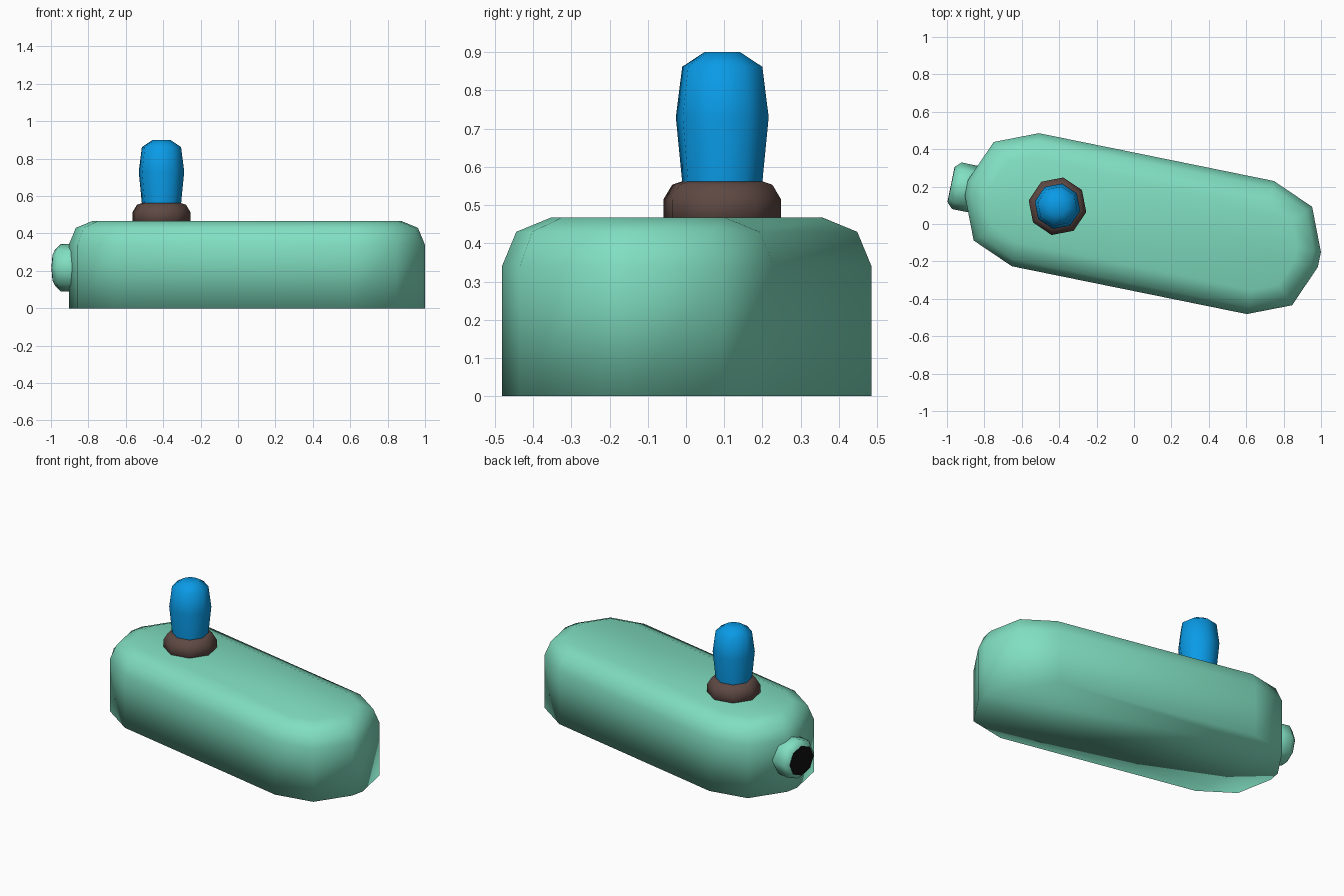
import bpy, bmesh
from math import sin, cos, pi, radians
from mathutils import Matrix, Vector

if "Cube" in bpy.data.objects:
    bpy.data.objects.remove(bpy.data.objects["Cube"])

# Everything is laid out along the body axis, then turned to its final heading
PLACE = Matrix.Translation((0.0475, 0.002, 0)) @ Matrix.Rotation(radians(-11.5), 4, 'Z')


def material(name, rgb):
    m = bpy.data.materials.new(name)
    m.diffuse_color = (*[c ** 2.2 for c in rgb], 1)
    m.use_nodes = True
    m.node_tree.nodes["Principled BSDF"].inputs["Base Color"].default_value = m.diffuse_color
    return m


def loft(name, rings, mat, matrix=Matrix()):
    """Skin a stack of equal-length rings and cap both ends."""
    bm = bmesh.new()
    loops = [[bm.verts.new(p) for p in ring] for ring in rings]
    n = len(loops[0])
    for a, b in zip(loops, loops[1:]):
        for i in range(n):
            j = (i + 1) % n
            bm.faces.new((a[i], a[j], b[j], b[i]))
    bm.faces.new(loops[0][::-1])
    bm.faces.new(loops[-1])
    for f in bm.faces:
        f.smooth = True
    bmesh.ops.recalc_face_normals(bm, faces=bm.faces)
    me = bpy.data.meshes.new(name)
    bm.to_mesh(me)
    bm.free()
    me.materials.append(mat)
    ob = bpy.data.objects.new(name, me)
    ob.matrix_world = PLACE @ matrix
    bpy.context.collection.objects.link(ob)
    return ob


def rounded_rect(hx, hy, r, z, inset):
    """Rectangle ring with two-segment rounded corners."""
    pts = []
    for k, (sx, sy) in enumerate([(1, 1), (-1, 1), (-1, -1), (1, -1)]):
        for s in range(3):
            a = k * pi / 2 + s * pi / 4
            pts.append((sx * (hx - r) + (r - inset) * cos(a),
                        sy * (hy - r) + (r - inset) * sin(a), z))
    return pts


def turned(name, profile, mat, matrix, sides=8):
    """Eight-sided lathe shape from (radius, height) pairs."""
    rings = [[(r * cos(2 * pi * i / sides), r * sin(2 * pi * i / sides), h)
              for i in range(sides)] for r, h in profile]
    return loft(name, rings, mat, matrix)


green = material("mint", (0.50, 0.87, 0.75))
brown = material("brown", (0.37, 0.29, 0.27))
blue = material("blue", (0.07, 0.60, 0.90))
black = material("black", (0.10, 0.10, 0.10))

# Body: long rounded block with a bevelled top
loft("body", [rounded_rect(0.963, 0.363, 0.322, z, i) for z, i in
              [(0, 0), (0.34, 0), (0.43, 0.038), (0.467, 0.13)]], green)

# Collar and knob on top
top = Matrix.Translation((-0.466, 0, 0))
turned("collar", [(0.157, 0.44), (0.157, 0.515), (0.134, 0.553), (0.108, 0.562)], brown, top)
turned("knob", [(0.107, 0.54), (0.107, 0.56), (0.124, 0.73), (0.107, 0.862), (0.048, 0.90)], blue, top)

# Spout at the left end, with a dark opening
end = Matrix.Translation((0, 0, 0.217)) @ Matrix.Rotation(-pi / 2, 4, 'Y')
turned("spout", [(0.127, 0.88), (0.127, 1.015), (0.098, 1.045)], green, end)
opening = turned("spout_opening", [(0.096, 1.03), (0.096, 1.047)], black, end)
for p in opening.data.polygons:
    p.use_smooth = False
